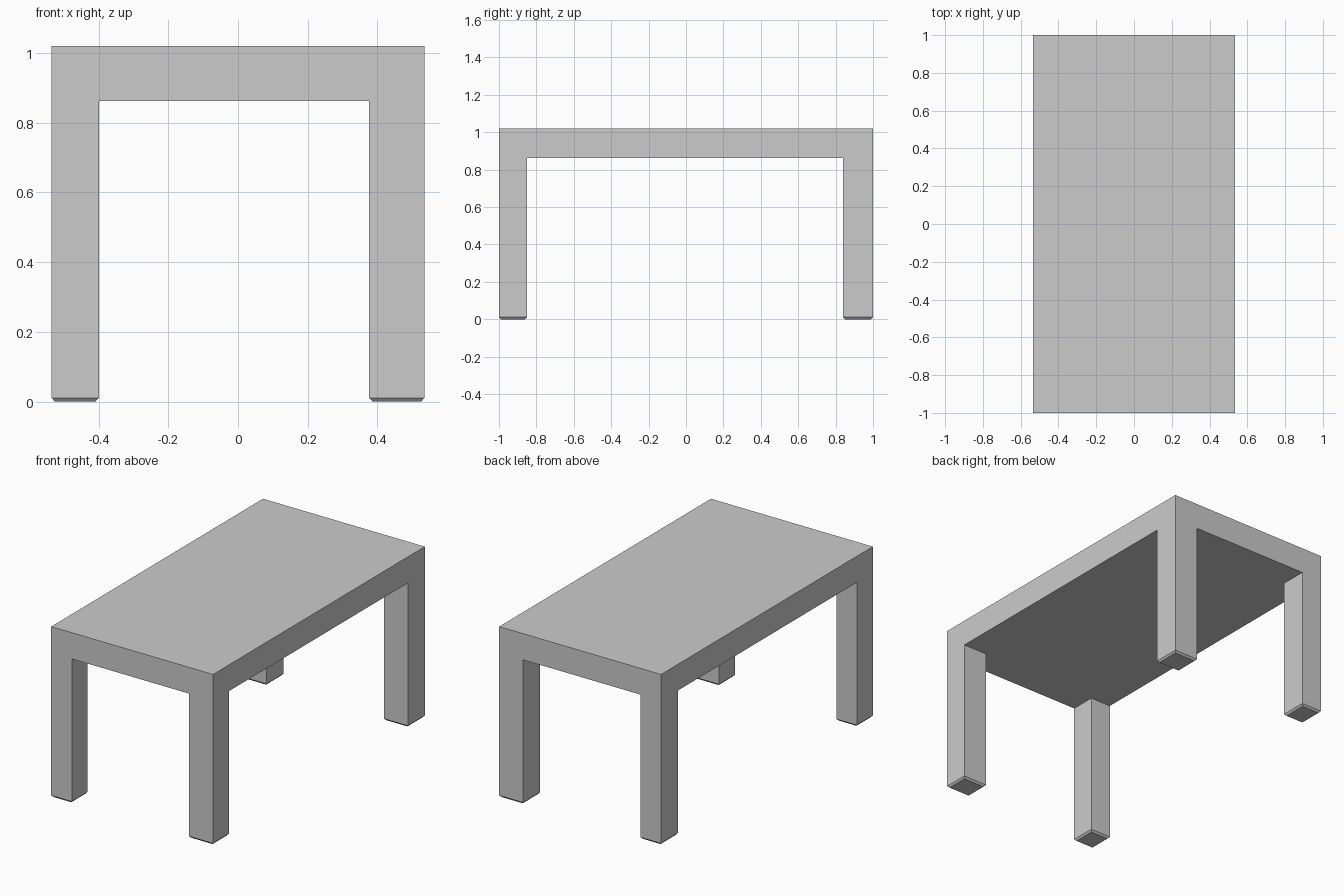
import bpy, bmesh
from mathutils import Vector

if "Cube" in bpy.data.objects:
    bpy.data.objects.remove(bpy.data.objects["Cube"])

# Grid lines: outer edges and inner leg faces
XS = [-0.535, -0.399, 0.376, 0.535]
YS = [-1.0, -0.85, 0.84, 1.0]
TOP, UNDER, CHAMFER = 1.02, 0.863, 0.011

bm = bmesh.new()

# Underside of the table top as a 3 x 3 patch
grid = [[bm.verts.new((x, y, UNDER)) for y in YS] for x in XS]
cells = {}
for i in range(3):
    for j in range(3):
        cells[i, j] = bm.faces.new((grid[i][j], grid[i][j + 1],
                                    grid[i + 1][j + 1], grid[i + 1][j]))


def extrude(face, z, inset=0.0):
    """Extrude one face down to height z, shrinking it by inset."""
    new = bmesh.ops.extrude_discrete_faces(bm, faces=[face])["faces"][0]
    c = new.calc_center_median()
    for v in new.verts:
        v.co.x -= inset if v.co.x > c.x else -inset
        v.co.y -= inset if v.co.y > c.y else -inset
        v.co.z = z
    return new


# Table top thickness: flat lid plus the four side walls
lid = [bm.verts.new((x, y, TOP)) for x, y in
       ((XS[0], YS[0]), (XS[3], YS[0]), (XS[3], YS[3]), (XS[0], YS[3]))]
bm.faces.new(lid)
rims = [[grid[i][0] for i in range(4)],
        [grid[3][j] for j in range(4)],
        [grid[i][3] for i in (3, 2, 1, 0)],
        [grid[0][j] for j in (3, 2, 1, 0)]]
for k, rim in enumerate(rims):
    bm.faces.new(rim + [lid[(k + 1) % 4], lid[k]])

# Four corner legs with chamfered feet
for i in (0, 2):
    for j in (0, 2):
        leg = extrude(cells[i, j], CHAMFER)
        extrude(leg, 0.0, 0.01)

# Merge coplanar faces so legs and top read as one surface
bmesh.ops.recalc_face_normals(bm, faces=bm.faces)
bmesh.ops.dissolve_limit(bm, angle_limit=0.01, verts=bm.verts, edges=bm.edges)

mesh = bpy.data.meshes.new("table")
bm.to_mesh(mesh)
bm.free()
bpy.context.collection.objects.link(bpy.data.objects.new("table", mesh))
